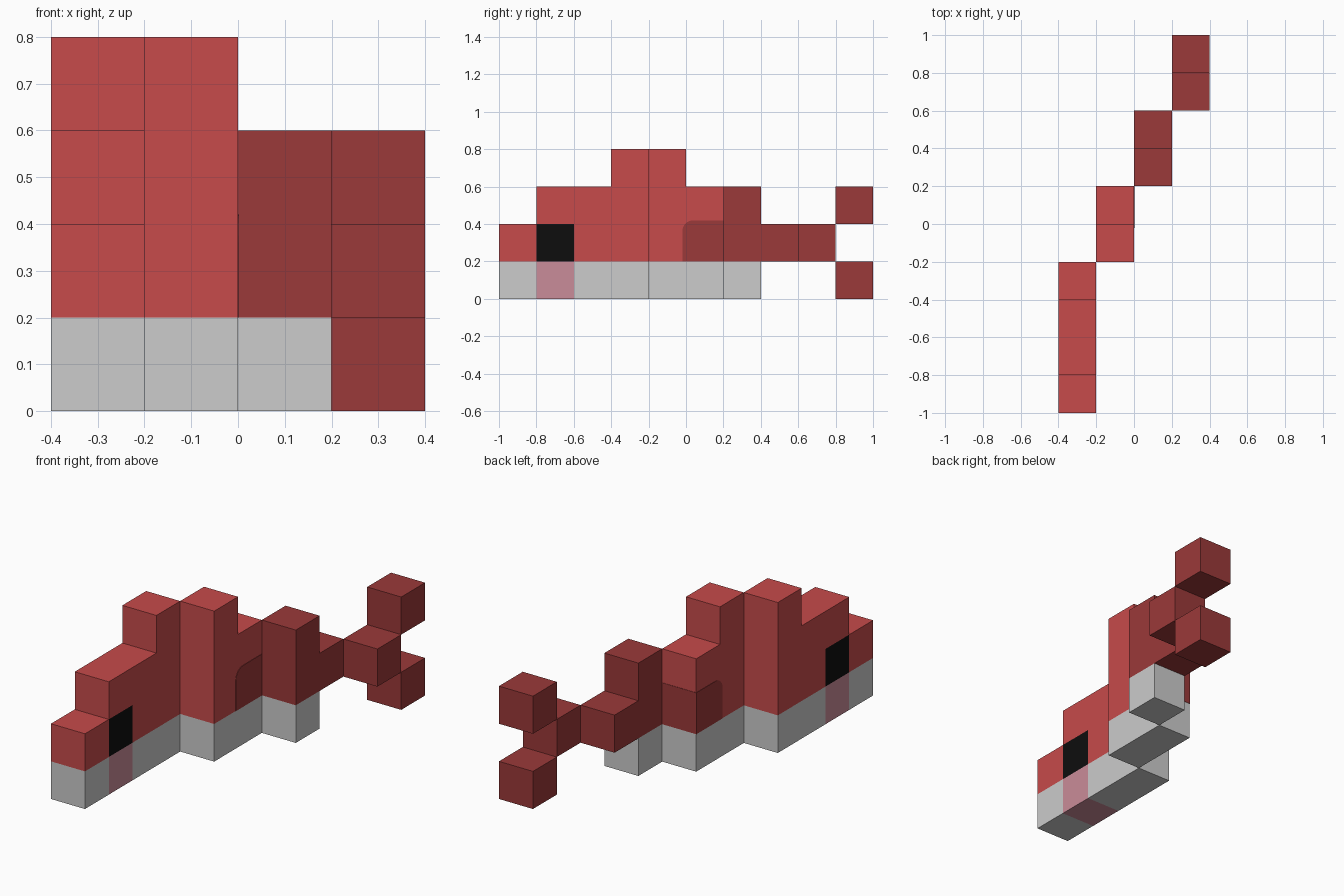
import bpy, bmesh, math
from mathutils import Vector

cube = bpy.data.objects.get("Cube")
if cube:
    bpy.data.objects.remove(cube, do_unlink=True)

S = 0.2  # block size


def material(name, rgb):
    m = bpy.data.materials.new(name)
    m.use_nodes = True
    m.diffuse_color = (*rgb, 1)
    bsdf = next(n for n in m.node_tree.nodes if n.type == 'BSDF_PRINCIPLED')
    bsdf.inputs["Base Color"].default_value = (*rgb, 1)
    bsdf.inputs["Roughness"].default_value = 0.8
    return m


MATS = {
    "R": material("red", (0.571, 0.070, 0.070)),
    "D": material("dark_red", (0.328, 0.041, 0.041)),
    "W": material("light_grey", (0.604, 0.604, 0.604)),
    "P": material("pink", (0.591, 0.262, 0.319)),
    "E": material("black", (0.004, 0.004, 0.004)),
}
KEYS = list(MATS)


def add_object(name, bm, mats):
    mesh = bpy.data.meshes.new(name)
    bm.to_mesh(mesh)
    bm.free()
    for m in mats:
        mesh.materials.append(m)
    obj = bpy.data.objects.new(name, mesh)
    bpy.context.collection.objects.link(obj)
    return obj


def block_part(name, x0, y0, rows):
    """One slab of blocks; rows run top to bottom, letters run front to back."""
    cells = {(j, len(rows) - 1 - i): c
             for i, row in enumerate(rows) for j, c in enumerate(row) if c != "."}
    used = [k for k in KEYS if k in cells.values()]
    bm = bmesh.new()
    for (j, k), c in cells.items():
        centre = Vector((x0 + S / 2, y0 + (j + 0.5) * S, (k + 0.5) * S))
        for axis in range(3):
            for sign in (-1, 1):
                n, u = Vector(), Vector()
                n[axis], u[(axis + 1) % 3] = sign, 1
                # skip faces between neighbouring blocks
                if axis and (j + int(n.y), k + int(n.z)) in cells:
                    continue
                v = n.cross(u)
                corners = [centre + (n + u * a + v * b) * S / 2
                           for a, b in ((-1, -1), (1, -1), (1, 1), (-1, 1))]
                face = bm.faces.new([bm.verts.new(p) for p in corners])
                face.material_index = used.index(c)
    bmesh.ops.remove_doubles(bm, verts=bm.verts[:], dist=0.001)
    bmesh.ops.dissolve_limit(bm, angle_limit=0.01, verts=bm.verts[:],
                             edges=bm.edges[:], delimit={'MATERIAL'})
    return add_object(name, bm, [MATS[k] for k in used])


# Stepped slabs, each shifted sideways to bend the body
block_part("head_and_front_body", -0.4, -1.0, ["...R", ".RRR", "RERR", "WPWW"])
block_part("middle_body", -0.2, -0.2, ["R.", "RR", "RR", "WW"])
block_part("rear_body", 0.0, 0.2, ["D.", "DD", "W."])
block_part("tail_fin", 0.2, 0.6, [".D", "D.", ".D"])

# Dark patch with a rounded front corner, wrapped round the middle body
T, R = 0.002, 0.06
y_front, y_back, z_low, z_high = -0.02, 0.2 + T, 0.2, 0.42
profile = [(y_front, z_low), (y_back, z_low), (y_back, z_high)]
for i in range(7):
    a = math.radians(90 + 15 * i)
    profile.append((y_front + R + R * math.cos(a), z_high - R + R * math.sin(a)))
bm = bmesh.new()
base = bm.faces.new([bm.verts.new((-0.2 - T, y, z)) for y, z in profile])
out = bmesh.ops.extrude_face_region(bm, geom=[base], use_keep_orig=True)
bmesh.ops.translate(bm, vec=(0.2 + 2 * T, 0, 0),
                    verts=[g for g in out["geom"] if isinstance(g, bmesh.types.BMVert)])
bmesh.ops.recalc_face_normals(bm, faces=bm.faces[:])
add_object("dark_side_patch", bm, [MATS["D"]])
